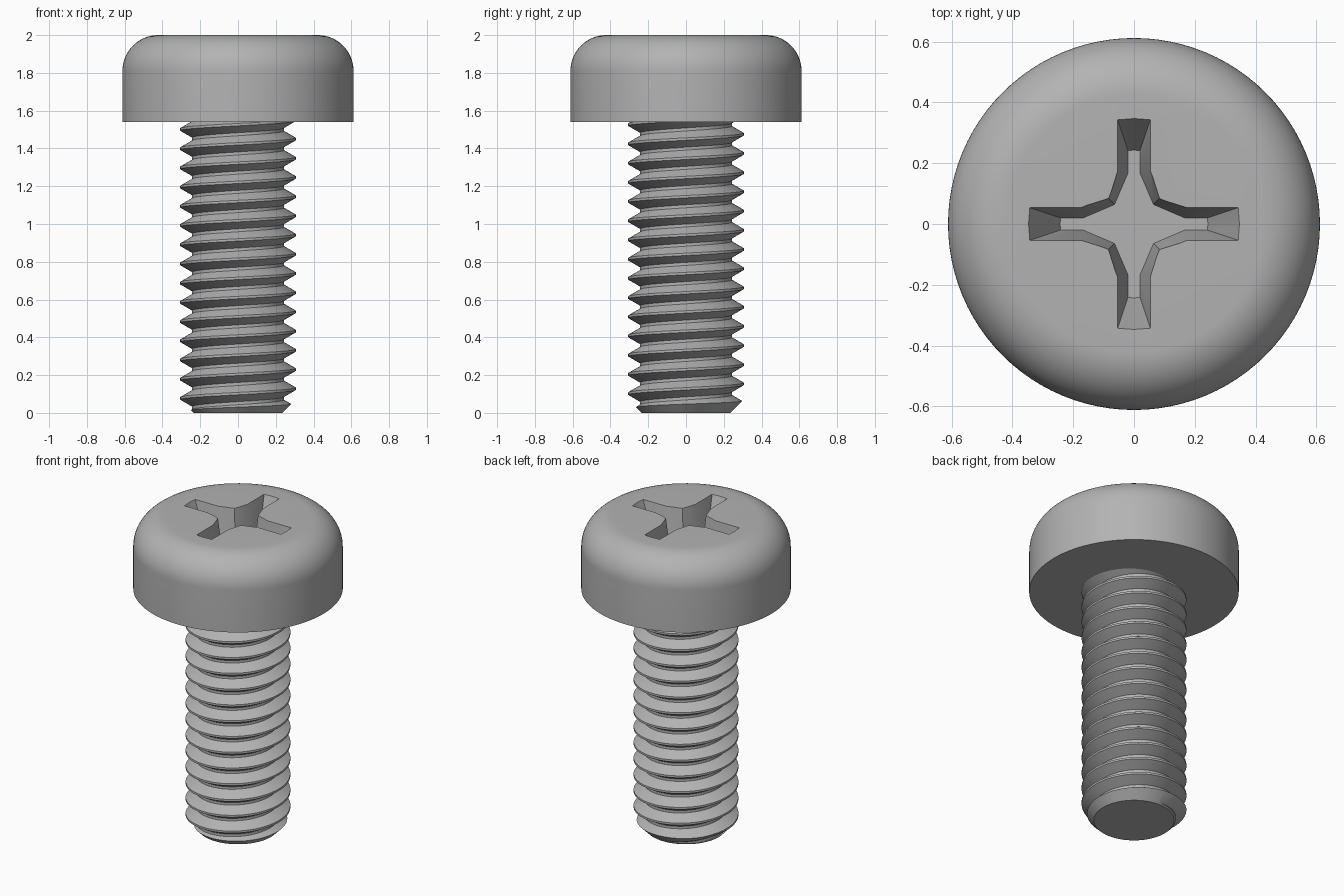
import bpy
import bmesh
from math import cos, sin, pi, radians
from mathutils import Matrix

HEAD_BASE, HEAD_R, FILLET = 1.54, 0.612, 0.19
PITCH, CREST_R, ROOT_R, TIP_R = 0.1017, 0.306, 0.243, 0.235
RECESS_DEPTH = 0.25

if "Cube" in bpy.data.objects:
    bpy.data.objects.remove(bpy.data.objects["Cube"])

steel = bpy.data.materials.new("grey steel")
steel.use_nodes = True
colour = (0.45, 0.45, 0.45, 1)
steel.diffuse_color = colour
steel.node_tree.nodes["Principled BSDF"].inputs["Base Color"].default_value = colour


def finish(bm, name):
    bmesh.ops.recalc_face_normals(bm, faces=bm.faces)
    mesh = bpy.data.meshes.new(name)
    bm.to_mesh(mesh)
    bm.free()
    mesh.materials.append(steel)
    obj = bpy.data.objects.new(name, mesh)
    bpy.context.collection.objects.link(obj)
    return obj


def lathe(profile, name, sides=96):
    """Revolve (radius, z) points around z and close both ends."""
    bm = bmesh.new()
    rings = [[bm.verts.new((r * cos(2 * pi * i / sides), r * sin(2 * pi * i / sides), z))
              for i in range(sides)] for r, z in profile]
    for low, high in zip(rings, rings[1:]):
        for i in range(sides):
            k = (i + 1) % sides
            bm.faces.new((low[i], low[k], high[k], high[i]))
    bm.faces.new(rings[0])
    bm.faces.new(rings[-1])
    return finish(bm, name)


def select_only(obj):
    bpy.ops.object.select_all(action='DESELECT')
    obj.select_set(True)
    bpy.context.view_layer.objects.active = obj


def boolean(obj, cutter, operation):
    mod = obj.modifiers.new("cut", 'BOOLEAN')
    mod.operation, mod.object, mod.solver = operation, cutter, 'EXACT'
    select_only(obj)
    bpy.ops.object.modifier_apply(modifier=mod.name)
    bpy.data.objects.remove(cutter)
    bpy.ops.object.shade_smooth_by_angle(angle=radians(25))


# Head: straight rim with a rounded shoulder and flat top
profile = [(HEAD_R, HEAD_BASE)]
for i in range(17):
    a = pi / 2 * i / 16
    profile.append((HEAD_R - FILLET + FILLET * cos(a), 2 - FILLET + FILLET * sin(a)))
head = lathe(profile, "head")

# Cross recess: tapered quarter outline repeated four times
top_quarter = [(0.347, 0), (0.343, 0.054), (0.173, 0.054), (0.084, 0.084), (0.054, 0.173), (0.054, 0.343)]
floor_quarter = [(0.243, 0), (0.242, 0.02), (0.167, 0.02), (0.064, 0.064), (0.02, 0.167), (0.02, 0.242)]
OVER = 0.05
bm = bmesh.new()
loops = [[], []]
for q in range(4):
    turn = Matrix.Rotation(q * pi / 2, 2)
    for t, f in zip(top_quarter, floor_quarter):
        grow = 1 + OVER / RECESS_DEPTH
        above = [b + (a - b) * grow for a, b in zip(t, f)]
        for loop, point, z in ((loops[0], f, 2 - RECESS_DEPTH), (loops[1], above, 2 + OVER)):
            x, y = (turn[0][0] * point[0] + turn[0][1] * point[1],
                    turn[1][0] * point[0] + turn[1][1] * point[1])
            loop.append(bm.verts.new((x, y, z)))
count = len(loops[0])
for i in range(count):
    k = (i + 1) % count
    bm.faces.new((loops[0][i], loops[0][k], loops[1][k], loops[1][i]))
for loop in loops:
    bm.faces.new(loop)
boolean(head, finish(bm, "recess_cutter"), 'DIFFERENCE')

# Threaded shank: a right-handed helical strip of crest, flanks and root
STEPS, TURNS = 72, 20
flank, crest = 0.0365, 0.0127
section = [(CREST_R, -crest / 2), (CREST_R, crest / 2),
           (ROOT_R, crest / 2 + flank), (ROOT_R, PITCH - crest / 2 - flank)]
start = 0.026 - 2 * PITCH
bm = bmesh.new()
rows = []
for i in range(STEPS * TURNS):
    a = 2 * pi * i / STEPS
    rows.append([bm.verts.new((r * cos(a), r * sin(a), start + PITCH * i / STEPS + z))
                 for r, z in section])
for i in range(len(rows) - STEPS - 1):
    here = rows[i] + [rows[i + STEPS][0]]
    there = rows[i + 1] + [rows[i + STEPS + 1][0]]
    for j in range(4):
        bm.faces.new((here[j], there[j], there[j + 1], here[j + 1]))
bmesh.ops.delete(bm, geom=[v for v in bm.verts if not v.link_faces], context='VERTS')
rim = [e for e in bm.edges if e.is_boundary]
ends = [bm.verts.new((0, 0, start - PITCH)), bm.verts.new((0, 0, start + PITCH * TURNS))]
for e in rim:
    end = ends[0] if e.verts[0].co.z < 1 else ends[1]
    bm.faces.new((e.verts[0], e.verts[1], end))
shank = finish(bm, "threaded_shank")

# Trim the thread to length with a chamfered tip
envelope = lathe([(TIP_R, 0), (TIP_R + 0.1, 0.1), (TIP_R + 0.1, HEAD_BASE + 0.01)], "shank_envelope")
boolean(shank, envelope, 'INTERSECT')
